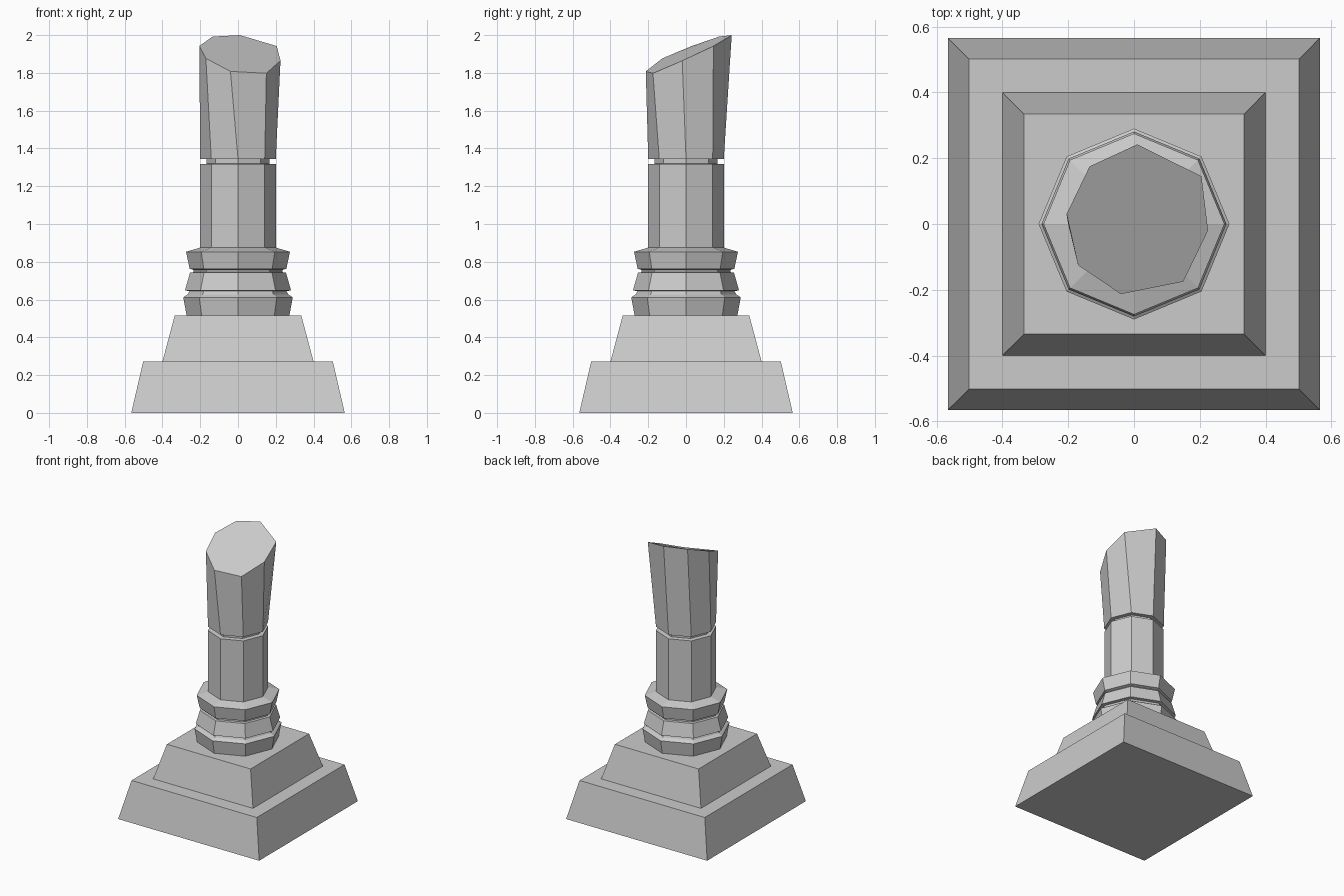
import bpy, bmesh
from math import cos, sin, tau

if "Cube" in bpy.data.objects:
    bpy.data.objects.remove(bpy.data.objects["Cube"])


def loft(name, rings):
    """Skin a stack of equal-sized point rings and cap both ends."""
    bm = bmesh.new()
    loops = [[bm.verts.new(p) for p in ring] for ring in rings]
    n = len(loops[0])
    for a, b in zip(loops, loops[1:]):
        for i in range(n):
            j = (i + 1) % n
            bm.faces.new((a[i], a[j], b[j], b[i]))
    bm.faces.new(loops[0][::-1])
    bm.faces.new(loops[-1])
    bmesh.ops.recalc_face_normals(bm, faces=bm.faces)
    mesh = bpy.data.meshes.new(name)
    bm.to_mesh(mesh)
    bm.free()
    obj = bpy.data.objects.new(name, mesh)
    bpy.context.collection.objects.link(obj)
    return obj


def square(h, z):
    return [(h, -h, z), (h, h, z), (-h, h, z), (-h, -h, z)]


def octagon(r, z):
    return [(r * cos(tau * i / 8), r * sin(tau * i / 8), z) for i in range(8)]


# Two-tier stepped square plinth
loft("plinth", [square(h, z) for h, z in
                [(0.565, 0), (0.502, 0.272), (0.40, 0.272), (0.335, 0.515)]])

# Octagonal collar mouldings and lower shaft, ending in the narrow neck
profile = [(0.272, 0.515), (0.29, 0.612), (0.265, 0.628), (0.257, 0.645),
           (0.281, 0.648), (0.254, 0.743), (0.235, 0.745), (0.235, 0.757),
           (0.256, 0.763), (0.275, 0.853), (0.20, 0.875), (0.20, 1.317),
           (0.167, 1.319), (0.167, 1.345)]
loft("collars_and_shaft", [octagon(r, z) for r, z in profile])

# Broken upper shaft, flaring to an irregular slanted top
broken_top = [(0.225, -0.02, 1.865), (0.205, 0.145, 1.942),
              (0.01, 0.242, 2.0), (-0.135, 0.175, 1.992),
              (-0.205, 0.03, 1.942), (-0.17, -0.125, 1.877),
              (-0.04, -0.213, 1.808), (0.15, -0.175, 1.798)]
loft("broken_upper_shaft", [octagon(0.20, 1.345), broken_top])
